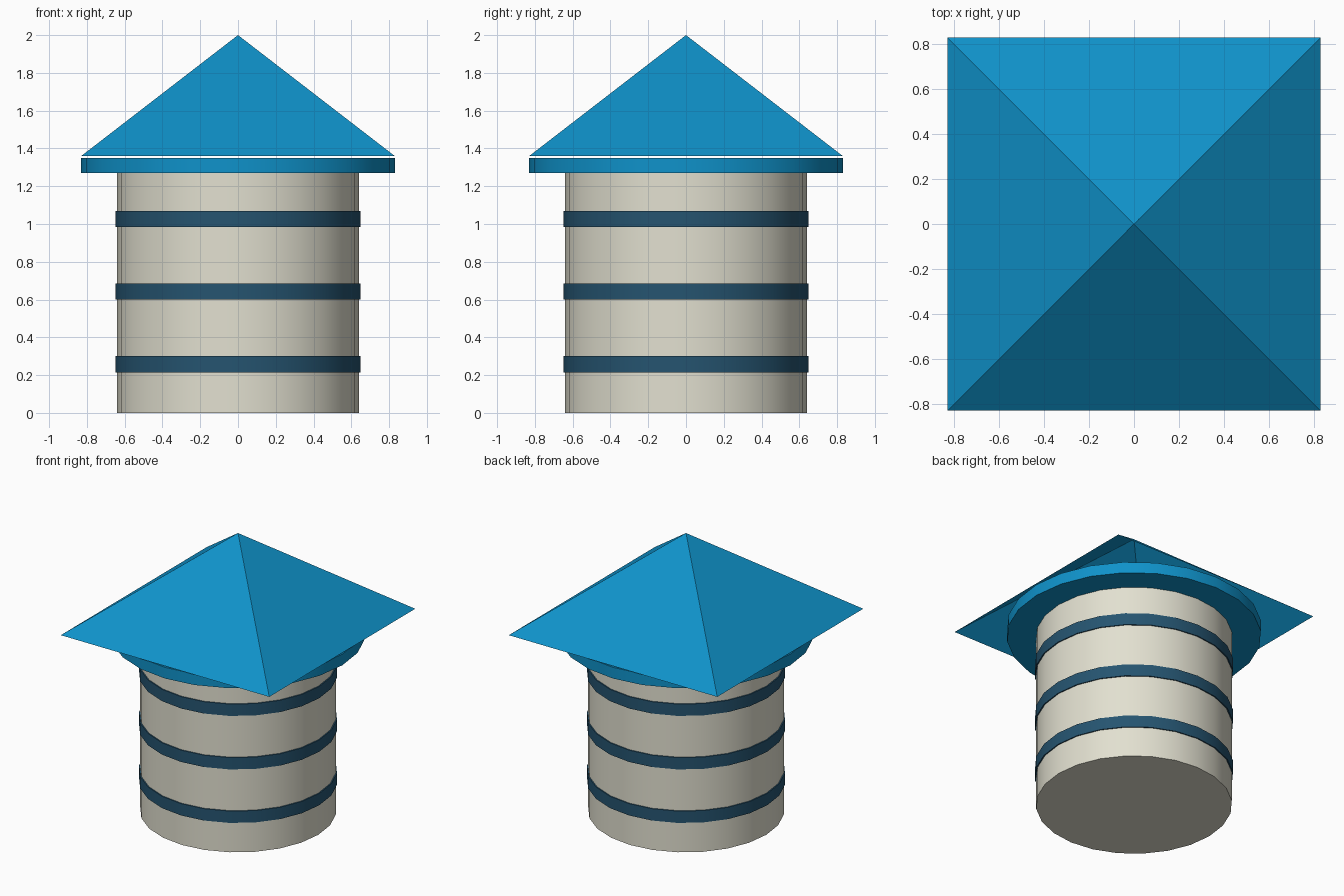
import bpy
import math

cube = bpy.data.objects.get("Cube")
if cube:
    bpy.data.objects.remove(cube, do_unlink=True)


def material(name, rgb):
    """Flat material from an sRGB 0-255 colour."""
    linear = [((c / 255 + 0.055) / 1.055) ** 2.4 for c in rgb] + [1.0]
    mat = bpy.data.materials.new(name)
    mat.use_nodes = True
    mat.diffuse_color = linear
    mat.node_tree.nodes["Principled BSDF"].inputs["Base Color"].default_value = linear
    return mat


stone = material("pale stone", (226, 224, 208))
navy = material("dark blue", (37, 84, 112))
blue = material("bright blue", (15, 146, 202))
SIDES = 24


def drum(name, radius, bottom, top, mat):
    """Upright capped cylinder between two heights, smooth round the side."""
    bpy.ops.mesh.primitive_cylinder_add(
        vertices=SIDES, radius=radius, depth=top - bottom,
        location=(0, 0, (bottom + top) / 2))
    obj = bpy.context.object
    obj.name = name
    obj.data.materials.append(mat)
    bpy.ops.object.shade_smooth_by_angle(angle=math.radians(40))
    return obj


# Round tower body
drum("tower_body", 0.64, 0, 1.27, stone)

# Three evenly spaced bands
for i, level in enumerate(("lower", "middle", "upper")):
    base = 0.215 + i * 0.385
    drum(level + "_band", 0.648, base, base + 0.085, navy)

# Round eave plate
drum("eave_plate", 0.83, 1.27, 1.35, blue)

# Four-sided roof shell, open underneath, floating just above the eave
bpy.ops.mesh.primitive_cone_add(
    vertices=4, radius1=0.83 * math.sqrt(2), radius2=0, depth=0.64,
    end_fill_type='NOTHING', location=(0, 0, 1.68),
    rotation=(0, 0, math.pi / 4))
roof = bpy.context.object
roof.name = "roof"
roof.data.materials.append(blue)
bpy.ops.object.transform_apply(location=False, rotation=True, scale=False)
